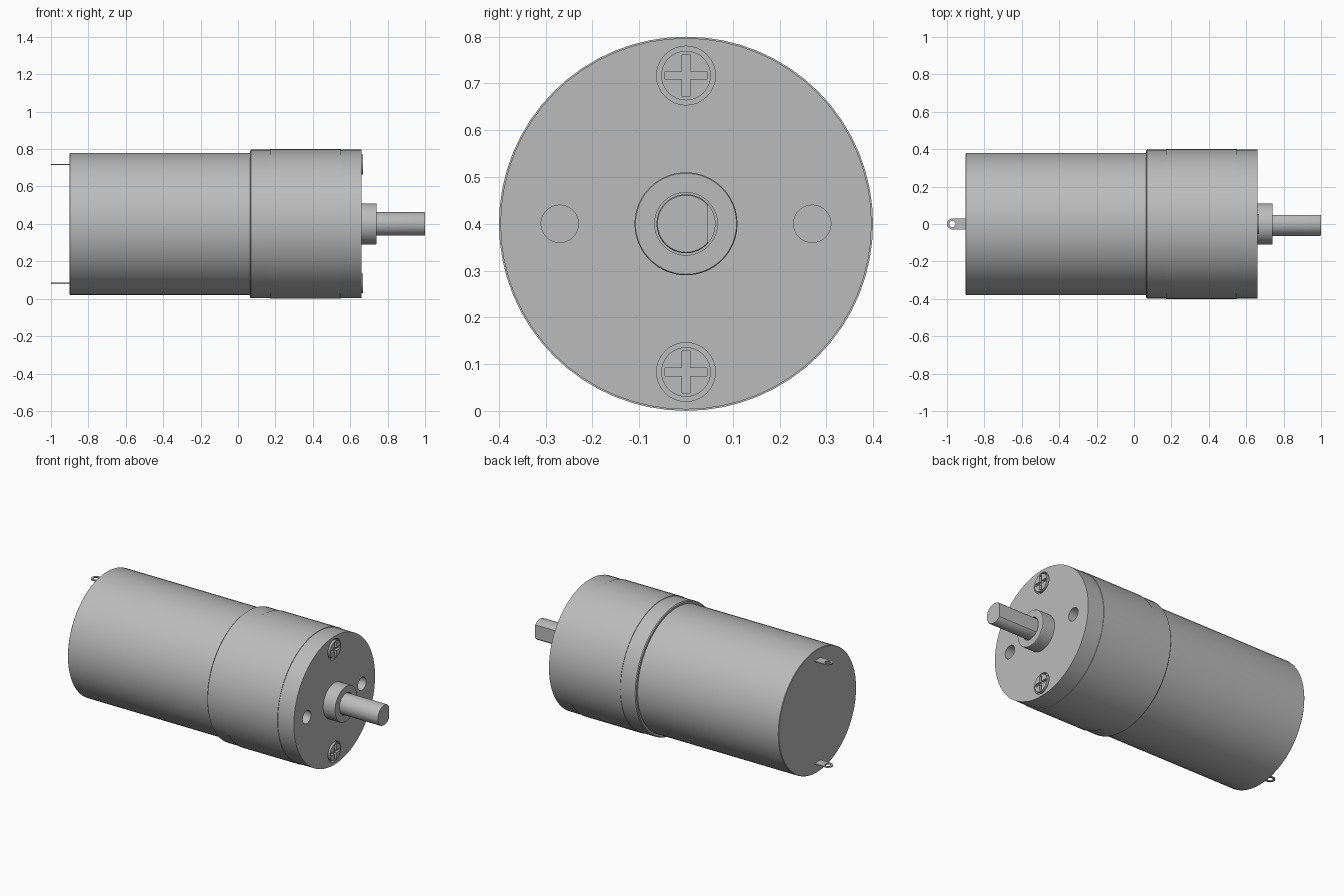
import bpy, bmesh, math
from mathutils import Matrix, Vector

if "Cube" in bpy.data.objects:
    bpy.data.objects.remove(bpy.data.objects["Cube"])

AXIS_Z = 0.4
SEGMENTS = 64

metal = bpy.data.materials.new("grey metal")
metal.use_nodes = True
grey = (0.5, 0.5, 0.5, 1)
metal.diffuse_color = grey
metal.node_tree.nodes["Principled BSDF"].inputs["Base Color"].default_value = grey


def finish(name, bm):
    bmesh.ops.recalc_face_normals(bm, faces=bm.faces)
    mesh = bpy.data.meshes.new(name)
    bm.to_mesh(mesh)
    bm.free()
    mesh.materials.append(metal)
    obj = bpy.data.objects.new(name, mesh)
    bpy.context.collection.objects.link(obj)
    return obj


def lathe(name, profile, y=0, z=AXIS_Z, segments=SEGMENTS):
    """Turn (x, radius) points around a line parallel to x, with flat ends."""
    bm = bmesh.new()
    rings = []
    for x, r in profile:
        angles = [2 * math.pi * i / segments for i in range(segments)]
        rings.append([bm.verts.new((x, y + r * math.cos(a), z + r * math.sin(a))) for a in angles])
    for low, high in zip(rings, rings[1:]):
        for i in range(segments):
            j = (i + 1) % segments
            bm.faces.new((low[i], low[j], high[j], high[i]))
    bm.faces.new(rings[0])
    bm.faces.new(rings[-1])
    return finish(name, bm)


def box(name, centre, size):
    bm = bmesh.new()
    bmesh.ops.create_cube(bm, size=1, matrix=Matrix.Translation(Vector(centre)) @ Matrix.Diagonal((*size, 1)))
    return finish(name, bm)


def select(obj):
    bpy.ops.object.select_all(action="DESELECT")
    obj.select_set(True)
    bpy.context.view_layer.objects.active = obj


def cut(obj, cutters):
    for cutter in cutters:
        cutter.hide_render = True
        select(obj)
        mod = obj.modifiers.new("cut", "BOOLEAN")
        mod.operation = "DIFFERENCE"
        mod.solver = "EXACT"
        mod.object = cutter
        bpy.ops.object.modifier_apply(modifier=mod.name)
        bpy.data.objects.remove(cutter)


def smooth(obj):
    select(obj)
    bpy.ops.object.shade_smooth_by_angle(angle=math.radians(30))


# Motor can
motor_can = lathe("motor_can", [(-0.9, 0.377), (-0.897, 0.38), (0.07, 0.38)])

# Gearbox with a slightly raised middle band, screw recesses and mounting holes
gearbox = lathe("gearbox", [(0.065, 0.392), (0.07, 0.397), (0.17, 0.397), (0.17, 0.4),
                            (0.55, 0.4), (0.55, 0.397), (0.66, 0.397)])
holes = [lathe("hole_cutter", [(0.54, 0.04), (0.7, 0.04)], y=side * 0.27, segments=32) for side in (-1, 1)]
recesses = [lathe("recess_cutter", [(0.64, 0.063), (0.7, 0.063)], z=AXIS_Z + side * 0.317, segments=32)
            for side in (-1, 1)]
cut(gearbox, holes + recesses)

# Boss with a bore around the shaft
boss = lathe("shaft_boss", [(0.655, 0.11), (0.737, 0.11), (0.74, 0.108)])
cut(boss, [lathe("bore_cutter", [(0.67, 0.067), (0.8, 0.067)])])

# Output shaft with one flat side
shaft = lathe("output_shaft", [(0.64, 0.063), (0.995, 0.063), (1.0, 0.061)])
cut(shaft, [box("flat_cutter", (0.85, 0.097, AXIS_Z), (0.34, 0.1, 0.3))])

for part in (motor_can, gearbox, boss, shaft):
    smooth(part)

for label, side in (("upper", 1), ("lower", -1)):
    z = AXIS_Z + side * 0.317

    # Cross-head screw
    screw = lathe(label + "_screw", [(0.63, 0.053), (0.667, 0.053)], z=z, segments=32)
    cut(screw, [box("slot_cutter", (0.667, 0, z), (0.03, 0.09, 0.017)),
                box("slot_cutter", (0.667, 0, z), (0.03, 0.017, 0.09))])
    smooth(screw)

    # Solder tab: thin strip with a rounded end and an eyelet
    bm = bmesh.new()
    arc = [math.pi / 2 + math.pi * i / 16 for i in range(17)]
    outline = [(-0.971 + 0.029 * math.cos(a), 0.029 * math.sin(a)) for a in arc]
    outline += [(-0.89, -0.029), (-0.89, 0.029)]
    face = bm.faces.new([bm.verts.new((x, y, z - 0.003)) for x, y in outline])
    top = bmesh.ops.extrude_face_region(bm, geom=[face])["geom"]
    bmesh.ops.translate(bm, vec=(0, 0, 0.006), verts=[v for v in top if isinstance(v, bmesh.types.BMVert)])
    tab = finish(label + "_terminal", bm)
    bm = bmesh.new()
    bmesh.ops.create_cone(bm, cap_ends=True, segments=24, radius1=0.017, radius2=0.017, depth=0.1,
                          matrix=Matrix.Translation((-0.971, 0, z)))
    cut(tab, [finish("eyelet_cutter", bm)])
    smooth(tab)
